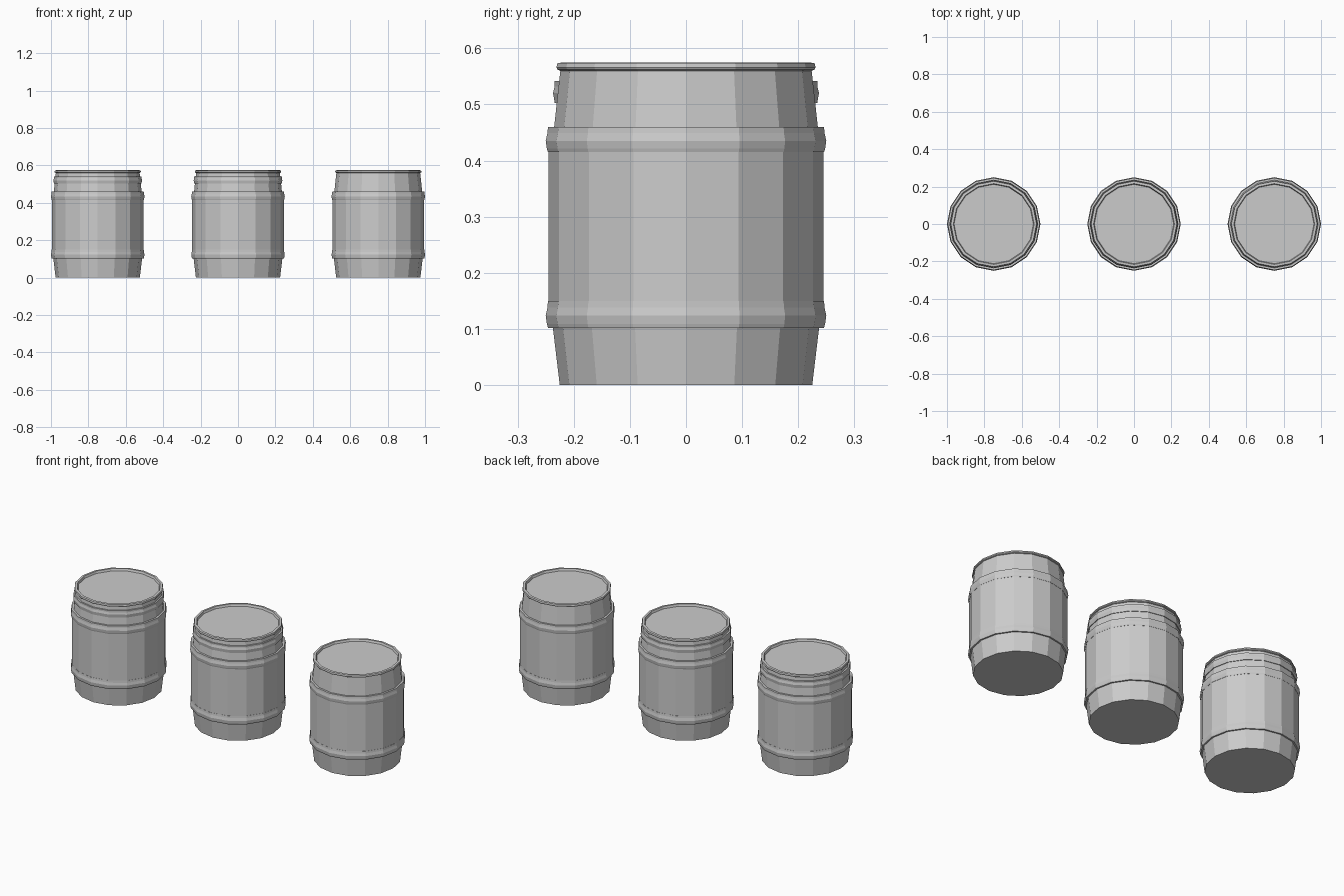
import bpy
import bmesh
import math

cube = bpy.data.objects.get("Cube")
if cube:
    bpy.data.objects.remove(cube, do_unlink=True)

SIDES = 16

grey = bpy.data.materials.new("plain grey")
grey.use_nodes = True
grey.diffuse_color = (0.6, 0.6, 0.6, 1)
grey.node_tree.nodes["Principled BSDF"].inputs["Base Color"].default_value = (0.6, 0.6, 0.6, 1)


def lathe(name, profile, x, closed=False):
    """Turn a (radius, height) profile round the barrel axis, with flat sides."""
    bm = bmesh.new()
    rings = []
    for r, z in profile:
        rings.append([bm.verts.new((r * math.cos(math.tau * i / SIDES),
                                    r * math.sin(math.tau * i / SIDES), z))
                      for i in range(SIDES)])
    pairs = list(zip(rings, rings[1:]))
    if closed:
        pairs.append((rings[-1], rings[0]))
    else:
        bm.faces.new(rings[0])
        bm.faces.new(rings[-1])
    for low, high in pairs:
        for i in range(SIDES):
            j = (i + 1) % SIDES
            bm.faces.new((low[i], low[j], high[j], high[i]))
    bmesh.ops.recalc_face_normals(bm, faces=bm.faces)
    mesh = bpy.data.meshes.new(name)
    bm.to_mesh(mesh)
    bm.free()
    mesh.materials.append(grey)
    obj = bpy.data.objects.new(name, mesh)
    obj.location.x = x
    bpy.context.collection.objects.link(obj)


def hoop(name, x, inner, outer, low, high):
    """A rounded band that wraps the barrel."""
    h = high - low
    mid = (inner + outer) / 2 + 0.001
    lathe(name, [(inner - 0.01, low), (mid, low), (outer - 0.002, low + h * 0.15),
                 (outer, low + h * 0.45), (outer - 0.003, low + h * 0.75),
                 (mid, high), (inner - 0.01, high)], x, closed=True)


# Staved body, with the rim and the sunken lid turned in one piece
BODY = [(0.225, 0), (0.237, 0.1), (0.245, 0.13), (0.245, 0.43), (0.235, 0.46),
        (0.224, 0.56), (0.229, 0.562), (0.231, 0.566), (0.229, 0.574),
        (0.216, 0.575), (0.212, 0.563)]

for label, x, has_collar in (("right", -0.75, True), ("middle", 0, True), ("left", 0.75, False)):
    lathe(label + "_barrel_body", BODY, x)
    hoop(label + "_lower_hoop", x, 0.24, 0.25, 0.102, 0.15)
    hoop(label + "_upper_hoop", x, 0.24, 0.25, 0.415, 0.46)
    # Extra collar under the rim
    if has_collar:
        hoop(label + "_collar", x, 0.229, 0.237, 0.503, 0.542)
